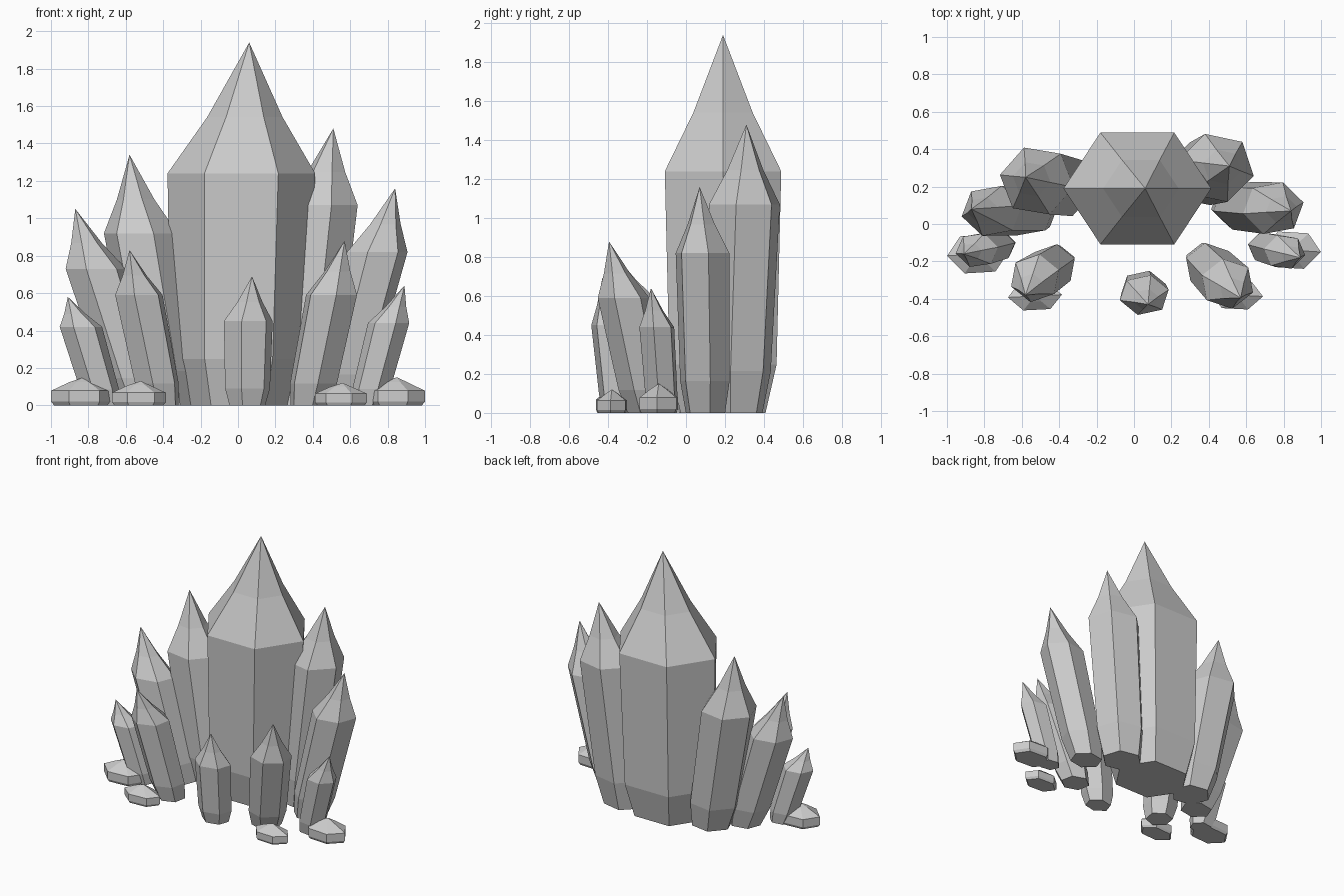
import bpy, bmesh
from math import cos, sin, radians, pi

if "Cube" in bpy.data.objects:
    bpy.data.objects.remove(bpy.data.objects["Cube"])


def loft(name, rings, apex, rot, sides=6):
    """Flat-faced solid through level elliptical rings (x, y, z, rx, ry), closed by a point."""
    bm = bmesh.new()
    loops = []
    for x, y, z, rx, ry in rings:
        angles = [radians(rot) + 2 * pi * i / sides for i in range(sides)]
        loops.append([bm.verts.new((x + rx * cos(a), y + ry * sin(a), z)) for a in angles])
    tip = bm.verts.new(apex)
    bm.faces.new(loops[0][::-1])
    for i in range(sides):
        j = (i + 1) % sides
        for lo, hi in zip(loops, loops[1:]):
            bm.faces.new((lo[i], lo[j], hi[j], hi[i]))
        bm.faces.new((loops[-1][i], loops[-1][j], tip))
    bmesh.ops.recalc_face_normals(bm, faces=bm.faces)
    mesh = bpy.data.meshes.new(name)
    bm.to_mesh(mesh)
    bm.free()
    bpy.context.collection.objects.link(bpy.data.objects.new(name, mesh))


def crystal(name, base, shoulder, radii, apex, rot=0):
    """Leaning crystal: tapered foot, long shaft, two-stage pointed tip."""
    bx, by = base
    sx, sy, sz = shoulder
    rx, ry = radii
    ax, ay, az = apex
    rings = []
    for t, s in ((0, 0.73), (0.2, 0.92), (1, 1)):
        rings.append((bx + (sx - bx) * t, by + (sy - by) * t, sz * t, rx * s, ry * s))
    rings.append((sx + (ax - sx) * 0.45, sy + (ay - sy) * 0.45,
                  sz + (az - sz) * 0.43, rx * 0.51, ry * 0.51))
    loft(name, rings, apex, rot)


def chip(name, x, y, rx, ry, h, rot=0):
    """Squat stub lying at the foot of the cluster."""
    rings = [(x, y, 0, rx * 0.9, ry * 0.9), (x, y, h * 0.13, rx, ry),
             (x, y, h * 0.52, rx, ry), (x, y, h * 0.83, rx * 0.4, ry * 0.4)]
    loft(name, rings, (x + 0.01, y, h), rot)


# Central and rear crystals
crystal("main_crystal", (0.0, 0.19), (0.018, 0.19, 1.24), (0.395, 0.345), (0.06, 0.19, 1.94))
crystal("back_left_crystal", (-0.36, 0.20), (-0.52, 0.23, 0.92), (0.2, 0.19), (-0.58, 0.25, 1.34), -10)
crystal("back_right_crystal", (0.33, 0.26), (0.44, 0.30, 1.07), (0.205, 0.19), (0.51, 0.31, 1.48), -13)

# Side crystals
crystal("left_crystal", (-0.53, 0.06), (-0.76, 0.07, 0.73), (0.165, 0.14), (-0.87, 0.08, 1.05), 12)
crystal("right_crystal", (0.53, 0.10), (0.745, 0.085, 0.82), (0.165, 0.145), (0.84, 0.07, 1.16), 12)

# Front crystals
crystal("front_left_crystal", (-0.41, -0.21), (-0.53, -0.29, 0.59), (0.135, 0.13), (-0.58, -0.38, 0.83), 20)
crystal("front_right_crystal", (0.38, -0.20), (0.50, -0.32, 0.59), (0.145, 0.135), (0.57, -0.395, 0.88), -20)
crystal("front_centre_crystal", (0.05, -0.34), (0.055, -0.38, 0.45), (0.135, 0.11), (0.075, -0.43, 0.69), 15)
crystal("outer_left_crystal", (-0.715, -0.11), (-0.84, -0.14, 0.42), (0.115, 0.095), (-0.91, -0.16, 0.58), 10)
crystal("outer_right_crystal", (0.69, -0.12), (0.805, -0.15, 0.44), (0.112, 0.095), (0.89, -0.18, 0.64), -10)

# Small stubs on the ground
chip("outer_left_stub", -0.835, -0.16, 0.165, 0.115, 0.15, 5)
chip("front_left_stub", -0.53, -0.385, 0.145, 0.085, 0.13, 5)
chip("front_right_stub", 0.55, -0.38, 0.14, 0.085, 0.12, -5)
chip("outer_right_stub", 0.84, -0.14, 0.16, 0.11, 0.15, -5)
